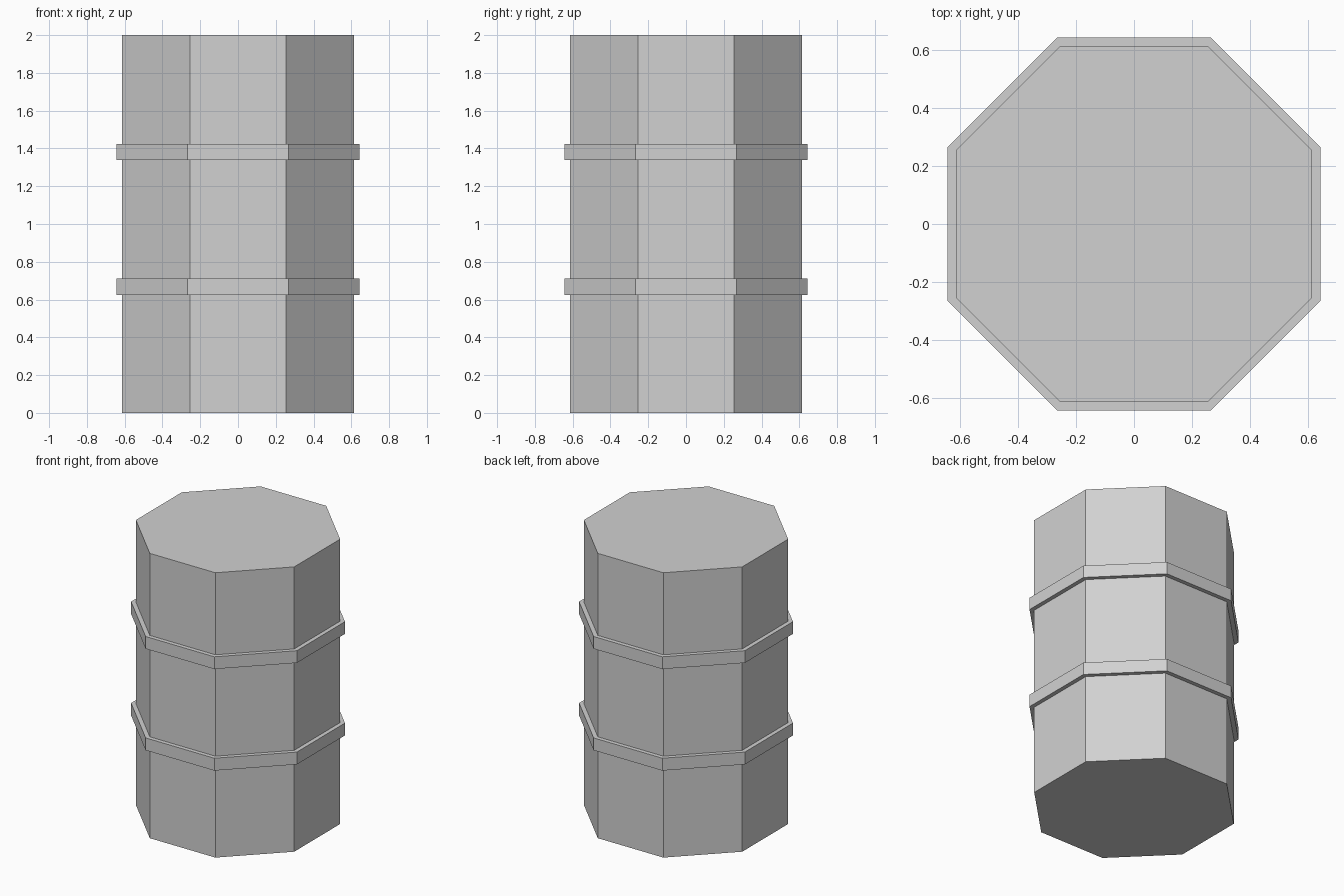
import bpy
import math

if "Cube" in bpy.data.objects:
    bpy.data.objects.remove(bpy.data.objects["Cube"])

SIDES = 8

metal = bpy.data.materials.new("light grey")
metal.diffuse_color = (0.64, 0.64, 0.64, 1.0)
metal.use_nodes = True
metal.node_tree.nodes["Principled BSDF"].inputs["Base Color"].default_value = metal.diffuse_color


def octagon_prism(name, apothem, z_low, z_high):
    """Upright eight-sided prism with flat sides facing the axes."""
    bpy.ops.mesh.primitive_cylinder_add(
        vertices=SIDES,
        radius=apothem / math.cos(math.pi / SIDES),
        depth=z_high - z_low,
        location=(0, 0, (z_low + z_high) / 2),
        rotation=(0, 0, math.pi / SIDES),
    )
    obj = bpy.context.object
    obj.name = name
    obj.data.materials.append(metal)
    return obj


# Barrel body
octagon_prism("barrel_body", 0.615, 0.0, 2.0)

# Two raised hoops around the body
for name, low, high in (("lower_hoop", 0.625, 0.712), ("upper_hoop", 1.338, 1.424)):
    octagon_prism(name, 0.644, low, high)
